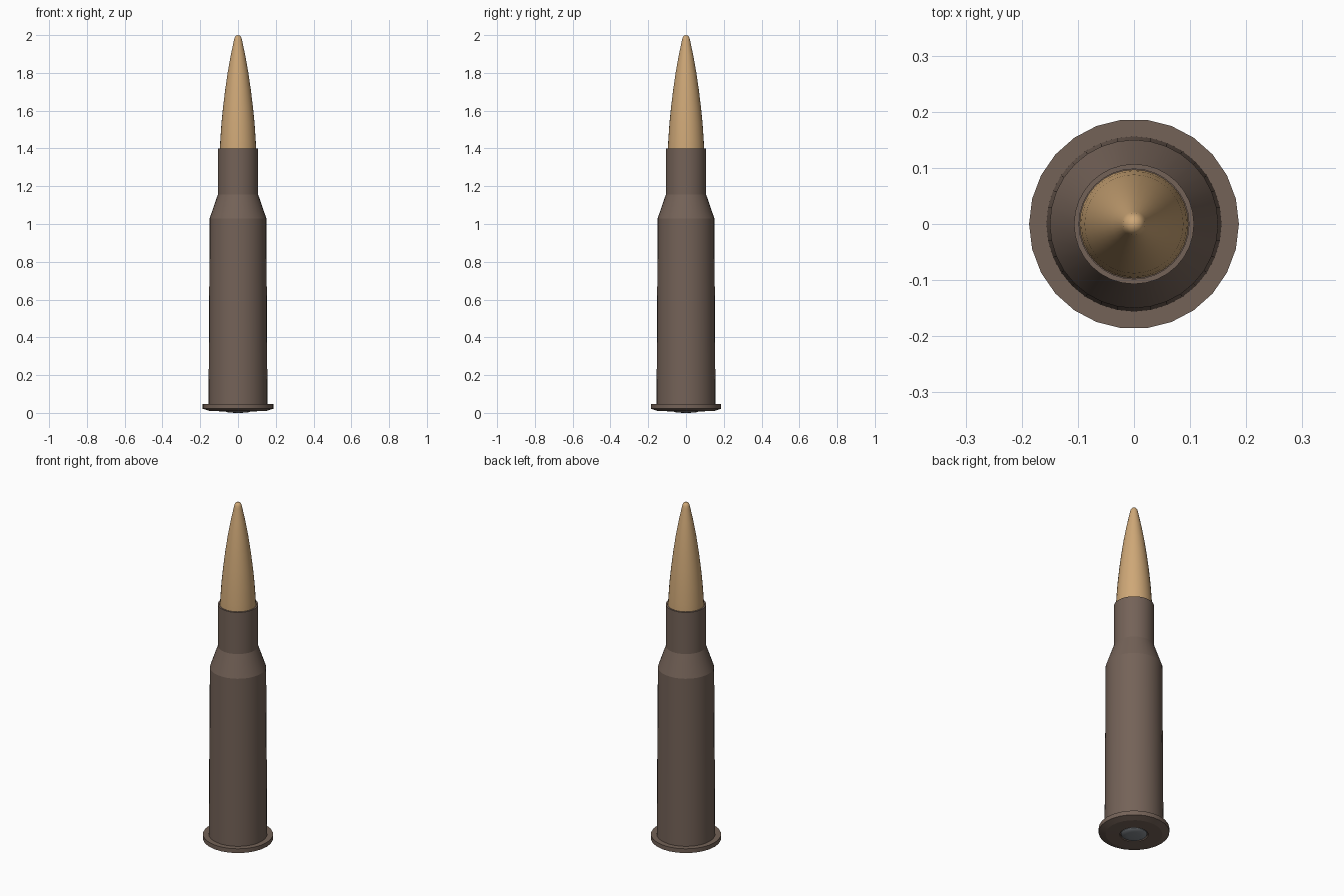
import bpy, bmesh, math

if "Cube" in bpy.data.objects:
    bpy.data.objects.remove(bpy.data.objects["Cube"])


def material(name, rgb):
    m = bpy.data.materials.new(name)
    m.diffuse_color = (*rgb, 1.0)
    m.use_nodes = True
    m.node_tree.nodes["Principled BSDF"].inputs["Base Color"].default_value = m.diffuse_color
    return m


def lathe(name, profile, sides, mat, angle=30):
    """Revolve (radius, z) points, listed bottom to top, around the z axis."""
    bm = bmesh.new()
    rings = []
    for r, z in profile:
        if r == 0:
            rings.append([bm.verts.new((0, 0, z))] * sides)
        else:
            rings.append([bm.verts.new((r * math.cos(math.tau * i / sides),
                                        r * math.sin(math.tau * i / sides), z))
                          for i in range(sides)])
    for a, b in zip(rings, rings[1:]):
        for i in range(sides):
            j = (i + 1) % sides
            face = list(dict.fromkeys((a[i], a[j], b[j], b[i])))
            bm.faces.new(face)
    bmesh.ops.recalc_face_normals(bm, faces=bm.faces[:])
    me = bpy.data.meshes.new(name)
    bm.to_mesh(me)
    bm.free()
    me.materials.append(mat)
    ob = bpy.data.objects.new(name, me)
    bpy.context.collection.objects.link(ob)
    bpy.ops.object.select_all(action='DESELECT')
    ob.select_set(True)
    bpy.context.view_layer.objects.active = ob
    bpy.ops.object.shade_smooth_by_angle(angle=math.radians(angle))
    return ob


brown = material("dark_brown_metal", (0.175, 0.123, 0.097))
copper = material("tan_copper", (0.62, 0.39, 0.185))
grey = material("grey_metal", (0.22, 0.24, 0.26))

# Rimmed base with a bevelled underside and a shallow central pocket
lathe("base_rim", [(0, 0.016), (0.073, 0.016), (0.075, 0.008), (0.15, 0.010),
                   (0.187, 0.022), (0.187, 0.047), (0.155, 0.047), (0, 0.047)],
      26, brown, 15)

# Tapered body, sloped shoulder, straight neck and open mouth
lathe("case_body", [(0.156, 0.045), (0.150, 1.03), (0.107, 1.155), (0.107, 1.40),
                    (0.098, 1.40), (0.098, 1.25), (0, 1.25)], 32, brown, 15)

# Pointed tip piece with a curved flank and small rounded nose
lathe("pointed_tip", [(0, 1.26), (0.097, 1.26), (0.097, 1.38), (0.094, 1.44),
                      (0.088, 1.53), (0.079, 1.62), (0.068, 1.71), (0.055, 1.80),
                      (0.039, 1.89), (0.022, 1.97), (0.019, 1.985),
                      (0.012, 1.996), (0, 2.0)], 32, copper, 40)

# Slightly domed disc in the underside
lathe("base_disc", [(0, 0.0), (0.035, 0.001), (0.060, 0.004), (0.069, 0.010),
                    (0.069, 0.017)], 24, grey, 40)
